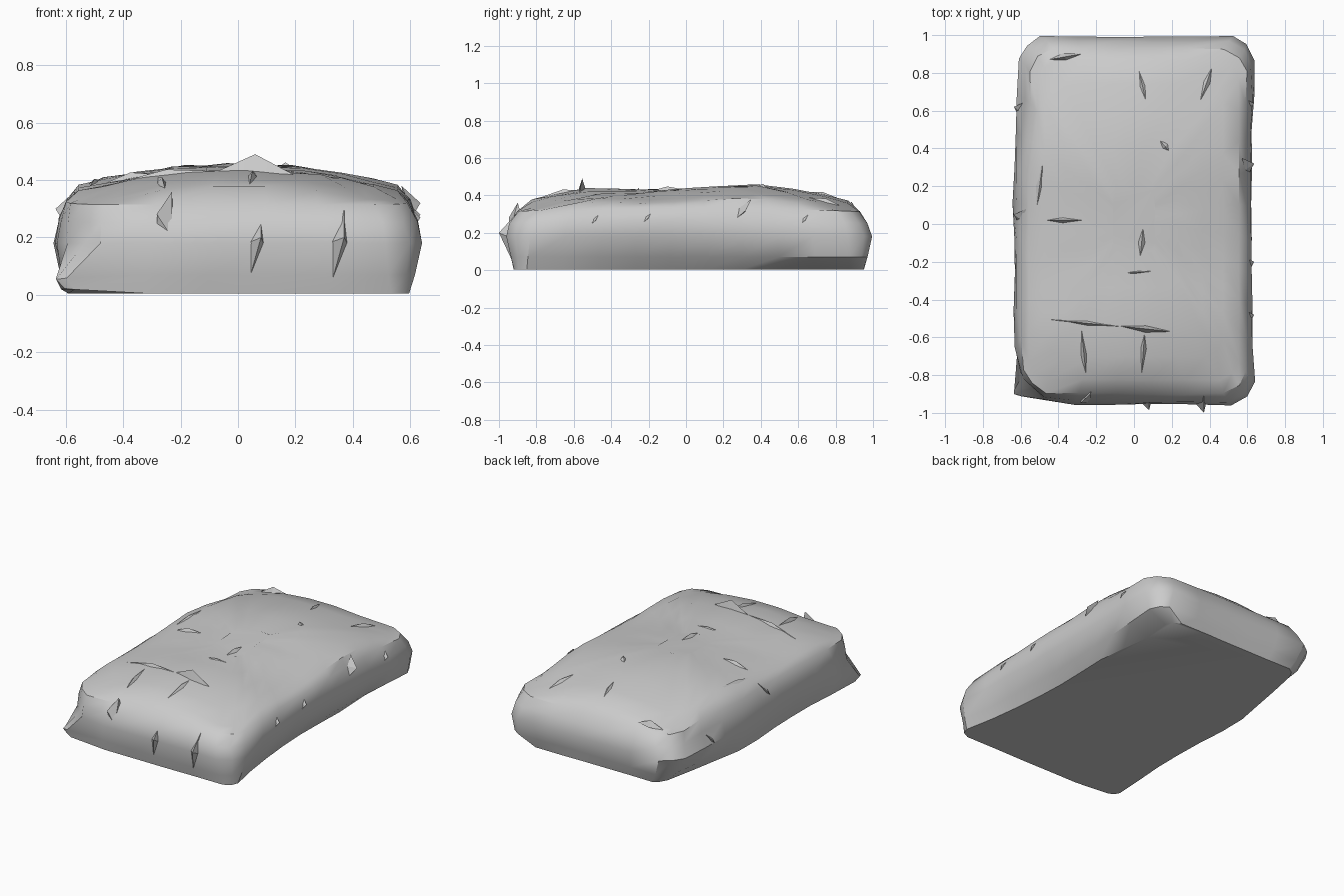
import bpy, bmesh, math, random
from mathutils import Vector

if "Cube" in bpy.data.objects:
    bpy.data.objects.remove(bpy.data.objects["Cube"])

random.seed(4)

# lengthwise crest height of the cushion (y, z)
CREST = [(-1.0, .30), (-.92, .345), (-.8, .39), (-.55, .437), (-.2, .428), (0, .438),
         (.35, .46), (.65, .425), (.85, .38), (1.0, .33)]


def crest(y):
    y = max(-1, min(1, y))
    for (a, za), (b, zb) in zip(CREST, CREST[1:]):
        if y <= b:
            return za + (zb - za) * (y - a) / (b - a)
    return CREST[-1][1]


def top_z(x, y):
    return crest(y) - .075 * (abs(x) / .57) ** 2


def outline(hx, y0, y1, c):
    """Rounded rectangle with soft corners, counter-clockwise."""
    pts = []
    m = c * .35
    corners = [(hx, y1, -1, -1), (-hx, y1, 1, -1), (-hx, y0, 1, 1), (hx, y0, -1, 1)]
    for i, (x, y, sx, sy) in enumerate(corners):
        a, b = (x, y + sy * c), (x + sx * c, y)
        mid = (x + sx * m, y + sy * m)
        loop = [a, mid, b] if i % 2 == 0 else [b, mid, a]
        pts += loop
        nx, ny, nsx, nsy = corners[(i + 1) % 4]
        nxt = (nx, ny + nsy * c) if (i + 1) % 2 == 0 else (nx + nsx * c, ny)
        n = 5 if i % 2 == 0 else 9
        s = loop[-1]
        for k in range(1, n):
            t = k / n
            pts.append((s[0] + (nxt[0] - s[0]) * t, s[1] + (nxt[1] - s[1]) * t))
    return pts


# side rings: z, half width, front y, back y, corner size, amount of base pinch
LEVELS = [(.005, .605, -.92, .95, .07, 1), (.07, .62, -.935, .965, .09, .6),
          (.18, .640, -.955, .990, .12, .2), (.27, .622, -.94, .965, .12, 0),
          (.335, .595, -.90, .925, .12, 0), (None, .555, -.825, .865, .1, 0)]

bm = bmesh.new()
rings = []
for z, hx, y0, y1, c, pinch in LEVELS:
    ring = []
    for x, y in outline(hx, y0, y1, c):
        # waist on the right of the base, taper to the back on its left
        if x > 0:
            x *= 1 - .16 * pinch * max(0, 1 - (y / .9) ** 2)
            if z == .005 and x > .3 and y > .35:
                x -= .11 * min(1, (y - .35) / .4)
        else:
            x *= 1 - pinch * (.22 * max(0, (y - .25) / .7) + .05 * max(0, 1 - ((y + .3) / .5) ** 2))
        h = top_z(x, y) if z is None else z
        if z and z > .2:
            h *= .93 + .07 * math.cos(y * 1.6)
        j = .006 if z and z > .01 else .002
        ring.append(bm.verts.new((x + random.uniform(-j, j), y + random.uniform(-j, j), h)))
    rings.append(ring)

# pulled lower front left corner, with the cloth slack above it
spike = Vector((-.645, -.90, .05))
for ring, pull in zip(rings, (.5, .95, -.5, -.4, -.2)):
    for v in ring:
        d = (v.co.xy - Vector((-.62, -.93))).length
        if d < .22:
            move = spike - v.co if pull > 0 else Vector((-.14, -.10, 0))
            v.co += move * pull * (1 - d / .22)
            if ring is rings[0]:
                v.co.z = min(v.co.z, .03)

# back left shoulder sits further in
for ring in rings[3:]:
    for v in ring:
        if v.co.x < -.4 and v.co.y > .3:
            v.co.x += .045 * min(1, (v.co.y - .3) / .3)

# domed top: shrinking rings that follow the crest
for f in (.85, .65, .42, .2):
    rings.append([bm.verts.new((x, y + .02, top_z(x, y + .02) + random.uniform(-.004, .004)))
                  for x, y in outline(.555 * f, -.85 * f, .85 * f, .11 * f)])
for lo, hi in zip(rings, rings[1:]):
    n = len(lo)
    for i in range(n):
        bm.faces.new((lo[i], lo[(i + 1) % n], hi[(i + 1) % n], hi[i]))
bm.faces.new(rings[-1])
bm.faces.new(rings[0][::-1])


def finish(bm, name, angle):
    bmesh.ops.recalc_face_normals(bm, faces=bm.faces)
    me = bpy.data.meshes.new(name)
    bm.to_mesh(me)
    bm.free()
    ob = bpy.data.objects.new(name, me)
    bpy.context.collection.objects.link(ob)
    bpy.ops.object.select_all(action='DESELECT')
    ob.select_set(True)
    bpy.context.view_layer.objects.active = ob
    bpy.ops.object.shade_smooth_by_angle(angle=math.radians(angle))


finish(bm, "cushion_body", 35)


# creases: thin wedges with a raised ridge, sunk into the cloth
def fold(bm, a, b, peak, width):
    a, b, p = Vector(a), Vector(b), Vector(peak)
    out = (p - (a + b) / 2).normalized()
    side = (b - a).cross(out).normalized() * width
    mid = (a + b) / 2
    l, r, t = [bm.verts.new(q) for q in (mid - side, mid + side, p)]
    va, vb = bm.verts.new(a), bm.verts.new(b)
    for tri in ((va, l, t), (l, vb, t), (vb, r, t), (r, va, t), (va, r, vb, l)):
        bm.faces.new(tri)


bm = bmesh.new()
# front creases: x, low z, high z, front reach
for x, lo, hi, out in ((.05, .02, .3, -.985), (.34, .02, .31, -1.0), (-.26, .18, .36, -.945)):
    fold(bm, (x - .02, -.915, lo), (x + .03, -.9, hi), (x + .03, out, .2), .05)
# side creases: side, y, z
for s, y, z in ((1, .3, .32), (1, .62, .27), (1, -.22, .28), (1, -.5, .27),
                (-1, .03, .3), (-1, .6, .2)):
    fold(bm, (s * .60, y - .05, z - .06), (s * .57, y + .05, z + .06), (s * .636, y + .02, z), .02)
# top creases: start and end in plan, height
for x0, y0, x1, y1, h in ((-.5, -.50, 0, -.55, .015), (-.08, -.54, .2, -.57, .055),
                          (-.25, -.84, -.28, -.54, .015), (.04, -.8, .06, -.52, .015),
                          (-.2, -.27, .25, -.24, .01), (.03, -.2, .05, 0, .015),
                          (-.5, .02, -.25, .02, .02), (.13, .45, .2, .37, .015),
                          (.02, .84, .07, .62, .012), (.35, .65, .42, .85, .015),
                          (-.45, .87, -.28, .9, .03), (-.52, .05, -.48, .35, .012)):
    xm, ym = (x0 + x1) / 2, (y0 + y1) / 2
    fold(bm, (x0, y0, top_z(x0, y0) - .008), (x1, y1, top_z(x1, y1) - .008),
         (xm, ym, top_z(xm, ym) + h), .022)
finish(bm, "cloth_folds", 25)
